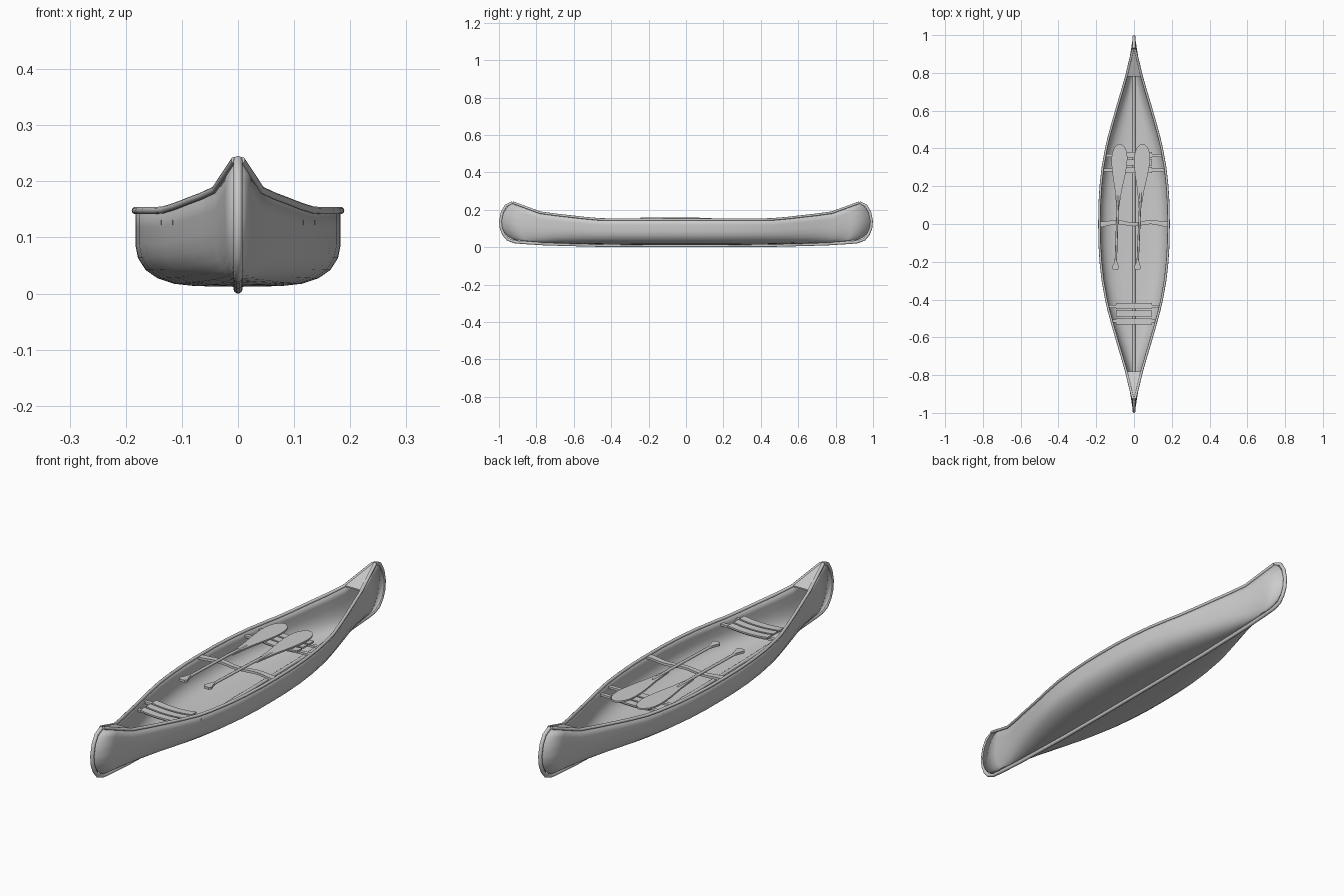
import bpy, bmesh, math
from mathutils import Vector, Matrix

if "Cube" in bpy.data.objects:
    bpy.data.objects.remove(bpy.data.objects["Cube"])

mat = bpy.data.materials.new("plain grey")
mat.diffuse_color = (0.6, 0.6, 0.6, 1)
mat.use_nodes = True
mat.node_tree.nodes["Principled BSDF"].inputs["Base Color"].default_value = mat.diffuse_color

def add(name, bm, smooth=None):
    bmesh.ops.recalc_face_normals(bm, faces=bm.faces)
    me = bpy.data.meshes.new(name)
    bm.to_mesh(me)
    bm.free()
    ob = bpy.data.objects.new(name, me)
    bpy.context.collection.objects.link(ob)
    me.materials.append(mat)
    if smooth:
        bpy.ops.object.select_all(action='DESELECT')
        bpy.context.view_layer.objects.active = ob
        ob.select_set(True)
        bpy.ops.object.shade_smooth_by_angle(angle=math.radians(smooth))
    return ob

def tube(name, pts, r, res=3):
    cu = bpy.data.curves.new(name, 'CURVE')
    cu.dimensions = '3D'
    cu.bevel_depth = r
    cu.bevel_resolution = res
    cu.use_fill_caps = True
    sp = cu.splines.new('POLY')
    sp.points.add(len(pts) - 1)
    for p, c in zip(sp.points, pts):
        p.co = (*c, 1)
    cu.materials.append(mat)
    ob = bpy.data.objects.new(name, cu)
    bpy.context.collection.objects.link(ob)
    return ob

def strip(name, half, n, yc, hw, zc, t):
    """Plank running across the boat with a varying centre line, width and height."""
    bm = bmesh.new()
    rings = []
    for i in range(n + 1):
        x = half * (2 * i / n - 1)
        y, w, z = yc(x), hw(x), zc(x)
        rings.append([bm.verts.new(c) for c in
                      ((x, y - w, z), (x, y + w, z), (x, y + w, z + t), (x, y - w, z + t))])
    for a, b in zip(rings, rings[1:]):
        for k in range(4):
            bm.faces.new((a[k], a[(k + 1) % 4], b[(k + 1) % 4], b[k]))
    bm.faces.new(rings[0])
    bm.faces.new(rings[-1])
    return add(name, bm, 30)

def plate(name, outline, z, t, matrix=Matrix()):
    bm = bmesh.new()
    f = bm.faces.new([bm.verts.new((x, y, z)) for x, y in outline])
    ext = bmesh.ops.extrude_face_region(bm, geom=[f])
    bmesh.ops.translate(bm, vec=(0, 0, t),
                        verts=[v for v in ext['geom'] if isinstance(v, bmesh.types.BMVert)])
    bm.transform(matrix)
    return add(name, bm, 30)

# Hull lines: y station, half width, sheer height, bottom height
LINES = [(0, .183, .148, .012), (.1, .182, .148, .012), (.2, .176, .148, .012),
         (.3, .165, .148, .013), (.4, .147, .148, .014), (.46, .133, .149, .015),
         (.54, .111, .156, .017), (.62, .088, .165, .019), (.7, .064, .174, .022),
         (.78, .041, .185, .025)]
SECTION = [(0, 0), (.42, .01), (.62, .04), (.78, .11), (.9, .22),
           (.975, .38), (1, .55), (1, .78), (1, 1)]
STEM = [(.88, .034), (.92, .038), (.95, .053), (.97, .076), (.982, .105),
        (.986, .14), (.975, .185), (.955, .215), (.925, .238)]

def station(y, w, top, bot):
    p = 1 + .8 * (y / .78) ** 2
    return [Vector((w * f ** p, y, bot + (top - bot) * h)) for f, h in SECTION]

half = [station(*l) for l in LINES]
stem_row = [Vector((.006 if i else 0, y, z)) for i, (y, z) in enumerate(STEM)]
half.append([a.lerp(b, .5) for a, b in zip(half[-1], stem_row)])
half.append(stem_row)
rows = [[Vector((p.x, -p.y, p.z)) for p in r] for r in half[:0:-1]] + half

# Hull shell
bm = bmesh.new()
grid = []
for r in rows:
    left = [bm.verts.new((-p.x, p.y, p.z)) for p in r[:0:-1]]
    grid.append(left + [bm.verts.new(p) for p in r])
for a, b in zip(grid, grid[1:]):
    for k in range(len(a) - 1):
        bm.faces.new((a[k], a[k + 1], b[k + 1], b[k]))
hull = add("hull", bm, 30)
# Normals of the open shell must face outwards so the wall grows inwards
mid = max(hull.data.polygons, key=lambda p: p.center.x)
if mid.normal.x < 0:
    hull.data.flip_normals()
sol = hull.modifiers.new("wall", 'SOLIDIFY')
sol.thickness = .004
sol.offset = -1

# Gunwales along both sheer edges
sheer = [r[-1] for r in rows]
for s, side in ((-1, "left"), (1, "right")):
    tube(side + "_gunwale", [(s * p.x, p.y, p.z) for p in sheer], .0065)

# Keel and stem band in one sweep
KEEL = [(.928, .238), (.962, .222), (.982, .188), (.992, .14), (.988, .1), (.975, .068),
        (.953, .042), (.92, .029), (.88, .025), (.75, .017), (.45, .009), (.2, .008)]
tube("keel_and_stems", [(0, -y, z) for y, z in KEEL] + [(0, y, z) for y, z in KEEL[::-1]], .008)

# Inner keel strip
inner = [(0, y, b + .004) for y, w, t, b in LINES]
tube("inner_keel", [(0, -y, z) for _, y, z in inner[:0:-1]] + inner, .008)

# End decks
for s, name in ((-1, "front_deck"), (1, "rear_deck")):
    bm = bmesh.new()
    top = [r[-1] for r in half[-3:]]
    lo = [[bm.verts.new((k * p.x, s * p.y, p.z - .002)) for k in (-1, 1)] for p in top]
    hi = [[bm.verts.new((k * p.x, s * p.y, p.z + .004)) for k in (-1, 1)] for p in top]
    for g in (lo, hi):
        for a, b in zip(g, g[1:]):
            bm.faces.new((a[0], a[1], b[1], b[0]))
    bm.faces.new((lo[0][0], lo[0][1], hi[0][1], hi[0][0]))
    add(name, bm)

# Seats: two cross bars carrying three dished slats
for name, yc, bars in (("front_seat", -.475, ((-.437, .137), (-.513, .117))),
                       ("rear_seat", .325, ((.287, .165), (.363, .153)))):
    for i, (y, h) in enumerate(bars):
        strip(f"{name}_bar_{i + 1}", h, 8, lambda x: y, lambda x: .008,
              lambda x: .122 - .006 * max(0, 1 - (x / .095) ** 2), .009)
    for i in (-1, 0, 1):
        strip(f"{name}_slat_{i + 2}", .095, 8, lambda x: yc + i * .04, lambda x: .016,
              lambda x: .131 - .007 * (1 - (x / .095) ** 2), .007)

# Carved centre thwart
strip("thwart", .18, 24, lambda x: .004 + .006 * math.cos(x * 35 + math.pi),
      lambda x: .010 + .004 * (x / .18) ** 2, lambda x: .137, .01)

# Paddles lying over the thwart and rear seat
BLADE = [(.32, .006), (.42, .018), (.5, .033), (.55, .040), (.59, .042), (.62, .039),
         (.645, .030), (.66, .016), (.666, .005)]
GRIP = [(0, .012), (.008, .018), (.018, .017), (.032, .010), (.05, .006)]

def both(profile):
    return [(w, y) for y, w in profile] + [(-w, y) for y, w in profile[::-1]]

for side, a, b in (("left", (-.098, -.242), (-.074, .425)), ("right", (.018, -.242), (.046, .425))):
    ang = math.atan2(b[1] - a[1], b[0] - a[0]) - math.pi / 2
    m = Matrix.Translation((a[0], a[1], 0)) @ Matrix.Rotation(ang, 4, 'Z')
    plate(side + "_paddle_blade", both(BLADE), .144, .007, m)
    plate(side + "_paddle_grip", both(GRIP), .148, .01, m)
    tube(side + "_paddle_shaft", [m @ Vector((0, .04, .153)), m @ Vector((0, .3, .152)),
                                  m @ Vector((0, .42, .147))], .006, 2)
